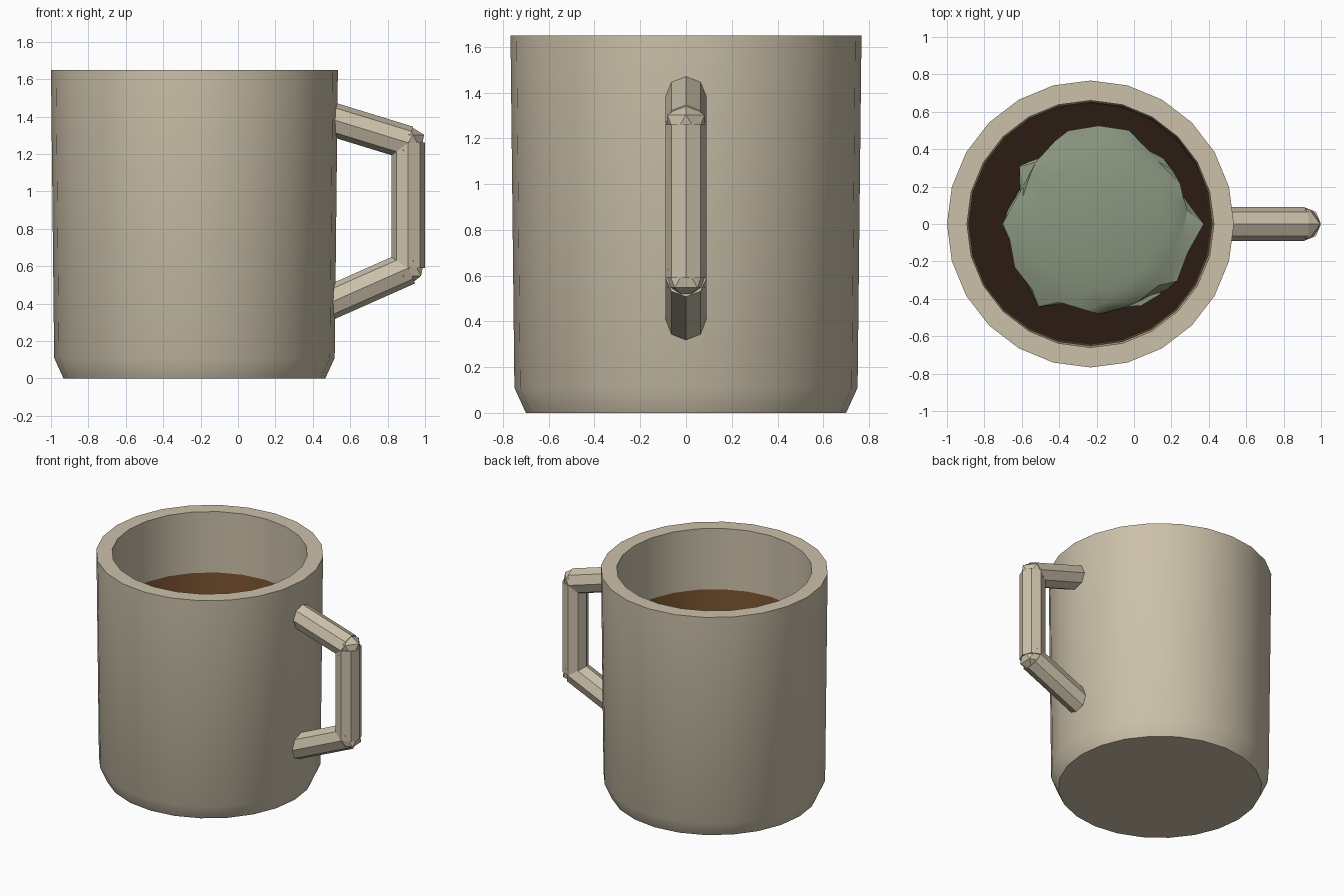
import bpy, bmesh, math, random
from mathutils import Vector, noise

if "Cube" in bpy.data.objects:
    bpy.data.objects.remove(bpy.data.objects["Cube"])

random.seed(4)
CX = -0.233          # axis of the cup
LEVEL = 0.5          # height of the old liquid inside
SEG = 24


def material(name, color):
    m = bpy.data.materials.new(name)
    m.diffuse_color = (*color, 1)
    m.use_nodes = True
    m.node_tree.nodes["Principled BSDF"].inputs["Base Color"].default_value = m.diffuse_color
    return m


def make_object(name, bm, mat, smooth=None):
    me = bpy.data.meshes.new(name)
    bm.to_mesh(me)
    bm.free()
    ob = bpy.data.objects.new(name, me)
    bpy.context.collection.objects.link(ob)
    me.materials.append(mat)
    if smooth:
        bpy.ops.object.select_all(action='DESELECT')
        ob.select_set(True)
        bpy.context.view_layer.objects.active = ob
        bpy.ops.object.shade_smooth_by_angle(angle=math.radians(smooth))
    return ob


def lathe(name, profile, mat, cap_start=False, cap_end=False, smooth=30):
    bm = bmesh.new()
    rings = []
    for r, z in profile:
        rings.append([bm.verts.new((CX + r * math.cos(2 * math.pi * i / SEG),
                                    r * math.sin(2 * math.pi * i / SEG), z))
                      for i in range(SEG)])
    for a, b in zip(rings, rings[1:]):
        for i in range(SEG):
            j = (i + 1) % SEG
            bm.faces.new((a[i], a[j], b[j], b[i]))
    if cap_start:
        bm.faces.new(rings[0][::-1])
    if cap_end:
        bm.faces.new(rings[-1])
    return make_object(name, bm, mat, smooth)


clay = material("clay", (0.60, 0.53, 0.40))
brown = material("stain_brown", (0.20, 0.09, 0.03))
dark = material("liquid_dark", (0.025, 0.012, 0.007))
green = material("mould_green", (0.25, 0.30, 0.21))

# Cup body with thick wall, chamfered foot and closed bottom
lathe("cup_body", [(0.70, 0), (0.75, 0.11), (0.767, 1.65),
                   (0.66, 1.65), (0.645, 0.14)], clay, True, True)

# Brown stain lining the lower inner wall, and the dark liquid below it
lathe("wall_stain", [(0.653, 1.2), (0.644, LEVEL)], brown)
lathe("liquid", [(0.64, 0.145), (0.645, LEVEL)], dark, False, True)

# Handle: three octagonal bars with knobby joints
path = [Vector(p) for p in ((0.47, 0, 1.395), (0.91, 0, 1.26),
                            (0.91, 0, 0.59), (0.47, 0, 0.395))]
bm = bmesh.new()
for a, b in zip(path, path[1:]):
    d = b - a
    side = Vector((0, 1, 0))
    up = d.normalized().cross(side)
    rings = [[bm.verts.new(c + 0.09 * (side * math.cos(k * math.pi / 4)
                                       + up * math.sin(k * math.pi / 4)))
              for k in range(8)] for c in (a, b)]
    for k in range(8):
        n = (k + 1) % 8
        bm.faces.new((rings[0][k], rings[0][n], rings[1][n], rings[1][k]))
    bm.faces.new(rings[0][::-1])
    bm.faces.new(rings[1])
for joint in path[1:3]:
    s = bmesh.ops.create_icosphere(bm, subdivisions=1, radius=0.095)
    bmesh.ops.translate(bm, verts=s["verts"], vec=joint)
bmesh.ops.recalc_face_normals(bm, faces=bm.faces)
make_object("handle", bm, clay)

# Mould mat: flattened low-poly lump with a ragged rim
bm = bmesh.new()
bmesh.ops.create_icosphere(bm, subdivisions=3, radius=1)
for v in bm.verts:
    p = v.co.copy()
    rim = max(0, 1 - abs(p.z)) ** 2
    k = 0.49 + rim * (0.09 * noise.noise(p * 3.5) + random.uniform(-0.04, 0.05))
    v.co = (p.x * k - 0.19, p.y * k,
            LEVEL + 0.02 + p.z * 0.09 + rim * random.uniform(-0.02, 0.03))
make_object("mould_mat", bm, green, 30)
